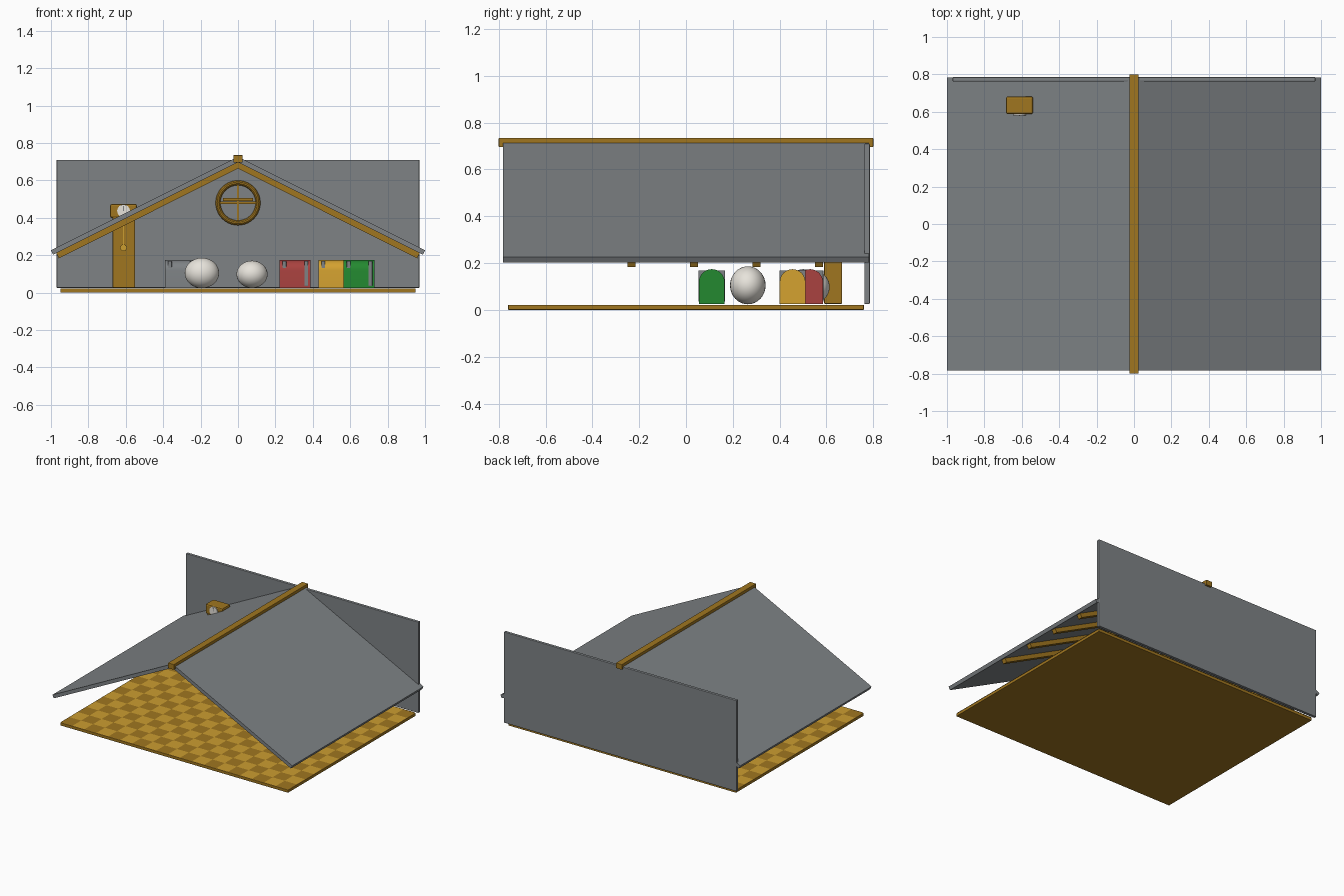
import bpy, bmesh, math
from mathutils import Matrix, Vector

if "Cube" in bpy.data.objects:
    bpy.data.objects.remove(bpy.data.objects["Cube"])


def mat(name, r, g, b):
    m = bpy.data.materials.new(name)
    m.use_nodes = True
    m.diffuse_color = (r, g, b, 1)
    node = next(n for n in m.node_tree.nodes if n.type == "BSDF_PRINCIPLED")
    node.inputs["Base Color"].default_value = (r, g, b, 1)
    return m


GREY = mat("slate grey", 0.21, 0.225, 0.235)
BROWN = mat("dark wood", 0.35, 0.18, 0.014)
OCHRE = mat("light wood", 0.6, 0.34, 0.03)
WHITE = mat("off white", 0.8, 0.77, 0.71)
RED = mat("trunk red", 0.4, 0.055, 0.05)
GREEN = mat("trunk green", 0.017, 0.25, 0.03)
YELLOW = mat("trunk yellow", 0.66, 0.36, 0.03)


def finish(name, bm, *mats, bevel=0, smooth=False):
    bmesh.ops.recalc_face_normals(bm, faces=bm.faces)
    me = bpy.data.meshes.new(name)
    bm.to_mesh(me)
    bm.free()
    for m in mats:
        me.materials.append(m)
    ob = bpy.data.objects.new(name, me)
    bpy.context.collection.objects.link(ob)
    if bevel:
        mod = ob.modifiers.new("bevel", "BEVEL")
        mod.width, mod.segments = bevel, 2
    if smooth:
        bpy.ops.object.select_all(action="DESELECT")
        ob.select_set(True)
        bpy.context.view_layer.objects.active = ob
        bpy.ops.object.shade_smooth_by_angle(angle=math.radians(35))
    return ob


def box(name, x, y, z, m, bevel=0):
    """Box from (low, high) ranges on each axis."""
    bm = bmesh.new()
    mid = Vector([(a + b) / 2 for a, b in (x, y, z)])
    size = Vector([b - a for a, b in (x, y, z)])
    bmesh.ops.create_cube(bm, size=1, matrix=Matrix.Translation(mid) @ Matrix.Diagonal(size).to_4x4())
    return finish(name, bm, m, bevel=bevel)


def prism(name, points, depth, m, bevel=0, smooth=False):
    """Closed 3D outline pushed along the depth vector."""
    bm = bmesh.new()
    face = bm.faces.new([bm.verts.new(p) for p in points])
    geo = bmesh.ops.extrude_face_region(bm, geom=[face])["geom"]
    bmesh.ops.translate(bm, verts=[v for v in geo if isinstance(v, bmesh.types.BMVert)], vec=depth)
    bm.faces.ensure_lookup_table()
    return finish(name, bm, m, bevel=bevel, smooth=smooth)


def disc(name, x, y, z, r, thick, m):
    """Round plate facing the front."""
    bm = bmesh.new()
    bmesh.ops.create_cone(bm, cap_ends=True, segments=32, radius1=r, radius2=r, depth=thick,
                          matrix=Matrix.Translation((x, y, z)) @ Matrix.Rotation(math.pi / 2, 4, "X"))
    return finish(name, bm, m, smooth=True)


# Checkered floor of slightly raised tiles
box("floor_base", (-0.95, 0.95), (-0.76, 0.76), (0, 0.022), BROWN, 0.003)
bm = bmesh.new()
NX, NY = 19, 15
bmesh.ops.create_grid(bm, x_segments=NX, y_segments=NY, size=1,
                      matrix=Matrix.Translation((0, 0, 0.025)) @ Matrix.Diagonal((0.948, 0.758, 1, 1)))
for f in bm.faces:
    c = f.calc_center_median()
    i = int((c.x / 0.948 + 1) * NX / 2)
    j = int((c.y / 0.758 + 1) * NY / 2)
    f.material_index = (i + j) % 2
finish("floor_tiles", bm, BROWN, OCHRE)

# Back wall
box("back_wall", (-0.97, 0.97), (0.762, 0.785), (0.025, 0.71), GREY, 0.004)

# Pitched roof, rafters and ridge
for side, s in (("right", -1), ("left", 1)):
    slab = [(0, 0.726), (0.988, 0.232), (1.0, 0.226), (0.988, 0.203), (0, 0.697)]
    prism(side + "_roof", [(s * x, -0.782, z) for x, z in slab], (0, 1.564, 0), GREY)
    for k in range(4):
        rafter = [(0, 0.698), (0.972, 0.212), (0.958, 0.183), (0, 0.664)]
        y = -0.25 + k * 0.267
        prism(f"{side}_rafter_{k + 1}", [(s * x, y, z) for x, z in rafter], (0, 0.035, 0), BROWN)
box("ridge_beam", (-0.025, 0.025), (-0.8, 0.8), (0.695, 0.735), BROWN, 0.003)

# Tall clock
box("clock_body", (-0.67, -0.55), (0.59, 0.667), (0.025, 0.41), BROWN, 0.005)
box("clock_head", (-0.684, -0.54), (0.587, 0.682), (0.4, 0.474), BROWN, 0.01)
disc("clock_face", -0.612, 0.585, 0.437, 0.034, 0.008, WHITE)
box("clock_hand", (-0.614, -0.61), (0.578, 0.582), (0.437, 0.462), GREY)
box("pendulum_rod", (-0.615, -0.609), (0.583, 0.59), (0.24, 0.36), OCHRE)
disc("pendulum_bob", -0.612, 0.585, 0.24, 0.018, 0.01, OCHRE)

# Round wall window with crossed bars
bm = bmesh.new()
N, M = 40, 10
rings = []
for i in range(N):
    a = math.tau * i / N
    ring = []
    for j in range(M):
        b = math.tau * j / M
        r = 0.107 + 0.013 * math.cos(b)
        ring.append(bm.verts.new((r * math.cos(a), 0.757 + 0.013 * math.sin(b), 0.48 + r * math.sin(a))))
    rings.append(ring)
for i in range(N):
    p, q = rings[i], rings[(i + 1) % N]
    for j in range(M):
        bm.faces.new((p[j], q[j], q[(j + 1) % M], p[(j + 1) % M]))
finish("window_ring", bm, BROWN, smooth=True)
box("window_bar_upright", (-0.005, 0.005), (0.755, 0.763), (0.375, 0.585), BROWN)
box("window_bar_level", (-0.105, 0.105), (0.753, 0.763), (0.474, 0.486), BROWN)
box("window_ledge", (-0.08, 0.08), (0.745, 0.763), (0.491, 0.506), BROWN)


# Round-topped trunks with metal bands
def trunk(name, x, y, m):
    hw, hd, base, top, r = 0.083, 0.055, 0.025, 0.174, 0.055
    arch = [(-hd, base), (hd, base)]
    arch += [(r * math.cos(t), top - r + r * math.sin(t)) for t in [math.pi * i / 16 for i in range(17)]]
    prism(name, [(x - hw, y + a, z) for a, z in arch], (2 * hw, 0, 0), m, smooth=True)
    for label, cx, d in (("right", x - 0.057, 0.053), ("left", x + 0.06, 0.0565)):
        box(f"{name}_{label}_band", (cx - 0.01, cx + 0.01), (y - d, y + d), (0.035, 0.169), GREY, 0.002)


trunk("green_trunk", 0.648, 0.11, GREEN)
trunk("yellow_trunk", 0.513, 0.455, YELLOW)
trunk("red_trunk", 0.305, 0.53, RED)
trunk("grey_trunk", -0.307, 0.5, GREY)

# Stuffed sacks
for name, pos, size in (("large_sack", (-0.193, 0.264, 0.105), (0.092, 0.076, 0.081)),
                        ("small_sack", (0.075, 0.535, 0.098), (0.083, 0.079, 0.073))):
    bm = bmesh.new()
    bmesh.ops.create_uvsphere(bm, u_segments=32, v_segments=16, radius=1,
                              matrix=Matrix.Translation(pos) @ Matrix.Diagonal(size).to_4x4())
    finish(name, bm, WHITE, smooth=True)
